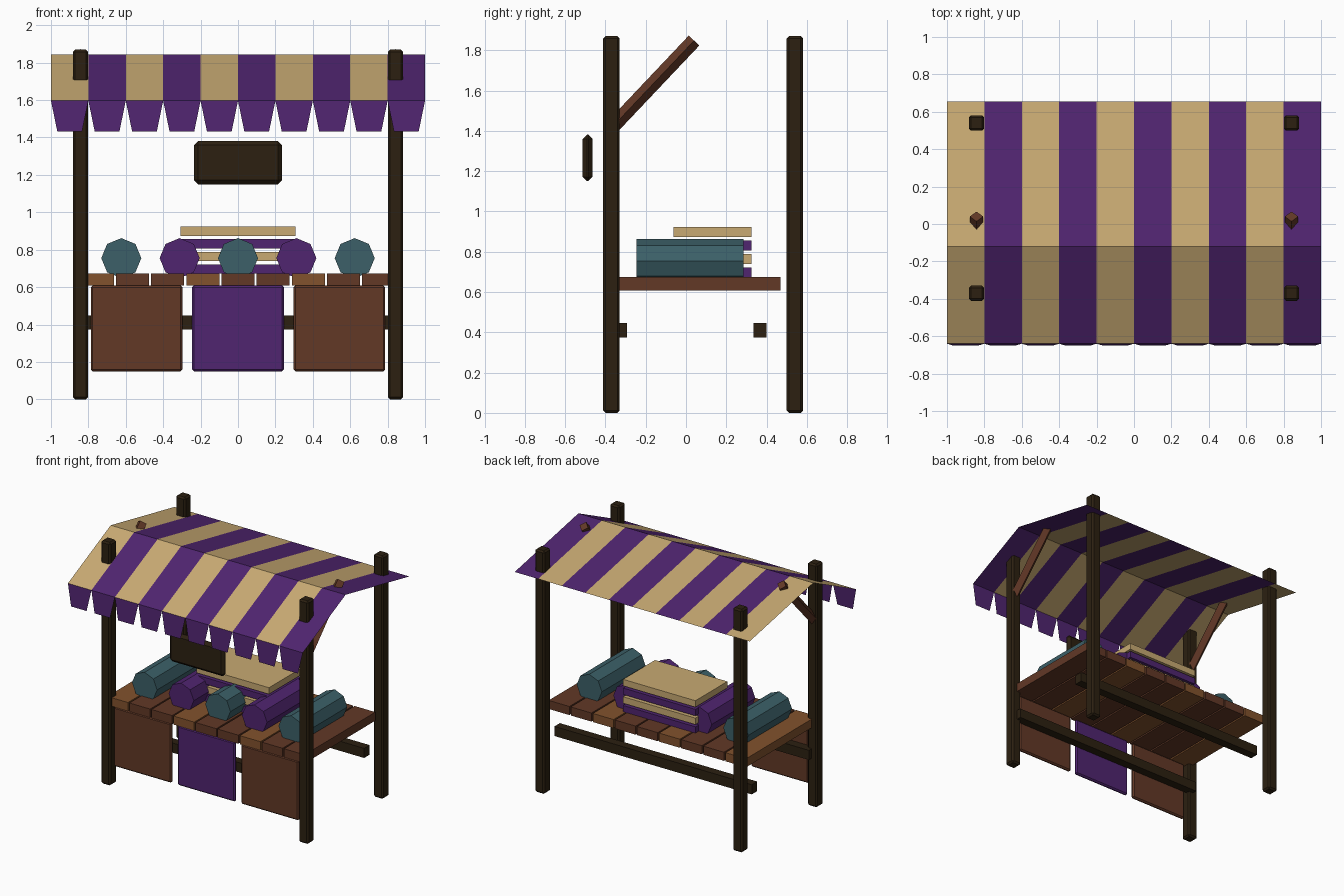
import bpy, bmesh, math
from mathutils import Vector

if "Cube" in bpy.data.objects:
    bpy.data.objects.remove(bpy.data.objects["Cube"])


def material(name, rgb):
    m = bpy.data.materials.new(name)
    m.diffuse_color = (*rgb, 1)
    m.use_nodes = True
    m.node_tree.nodes["Principled BSDF"].inputs["Base Color"].default_value = m.diffuse_color
    return m


DARK = material("dark_wood", (0.025, 0.0144, 0.0055))
BROWN = material("brown_wood", (0.122, 0.0395, 0.0194))
LIGHT = material("light_wood", (0.223, 0.084, 0.026))
PURPLE = material("purple_cloth", (0.080, 0.018, 0.162))
TAN = material("tan_cloth", (0.578, 0.402, 0.170))
TEAL = material("teal_cloth", (0.045, 0.117, 0.138))


def finish(name, bm, *mats):
    me = bpy.data.meshes.new(name)
    bm.to_mesh(me)
    bm.free()
    ob = bpy.data.objects.new(name, me)
    for m in mats:
        me.materials.append(m)
    bpy.context.collection.objects.link(ob)
    return ob


def box(name, lo, hi, mat, bevel=0):
    bm = bmesh.new()
    bmesh.ops.create_cube(bm, size=1)
    for v in bm.verts:
        v.co = [l + (c + 0.5) * (h - l) for l, h, c in zip(lo, hi, v.co)]
    if bevel:
        bmesh.ops.bevel(bm, geom=bm.edges[:], offset=bevel, segments=1,
                        affect='EDGES')
    return finish(name, bm, mat)


def rod(name, a, b, radius, sides, mat, spin=0):
    a, b = Vector(a), Vector(b)
    bm = bmesh.new()
    bmesh.ops.create_cone(bm, cap_ends=True, segments=sides, radius1=radius,
                          radius2=radius, depth=(b - a).length)
    ob = finish(name, bm, mat)
    ob.location = (a + b) / 2
    ob.rotation_euler = (b - a).to_track_quat('Z', 'Y').to_euler()
    return ob


# Corner posts and diagonal canopy braces
for side, s in (("left", -1), ("right", 1)):
    x = 0.842 * s
    for end, y in (("front", -0.37), ("back", 0.54)):
        box(f"{end}_{side}_post", (x - 0.041, y - 0.041, 0),
            (x + 0.041, y + 0.041, 1.87), DARK, 0.012)
    rod(f"{side}_canopy_brace", (x, -0.37, 1.415), (x, 0.04, 1.848),
        0.036, 4, BROWN)

# Rails under the counter
for end, y in (("front", -0.327), ("back", 0.367)):
    box(f"{end}_rail", (-0.84, y - 0.033, 0.373), (0.84, y + 0.033, 0.447), DARK)

# Counter planks, every third one lighter
for i in range(9):
    x = (i - 4) * 0.188
    box(f"counter_plank_{i + 1}", (x - 0.088, -0.39, 0.608),
        (x + 0.088, 0.47, 0.674), BROWN if i % 3 else LIGHT)

# Front panels
for i, mat in enumerate((BROWN, PURPLE, BROWN)):
    x = (i - 1) * 0.542
    box(f"front_panel_{i + 1}", (x - 0.245, -0.39, 0.15),
        (x + 0.245, -0.362, 0.609), mat, 0.01)

# Hanging sign board
box("sign_board", (-0.235, -0.513, 1.15), (0.235, -0.463, 1.382), DARK, 0.022)

# Cloth rolls
for i in range(5):
    x = (i - 2) * 0.312
    rod(f"cloth_roll_{i + 1}", (x, -0.245, 0.755), (x, 0.285, 0.755),
        0.107, 8, PURPLE if i % 2 else TEAL)

# Folded cloth stack
for i in range(4):
    z = 0.672 + i * 0.067
    box(f"folded_cloth_{i + 1}", (-0.308, -0.063, z), (0.308, 0.325, z + 0.05),
        TAN if i % 2 else PURPLE)

# Striped canopy sheet
profile = [(-0.64, 1.597), (-0.12, 1.845), (0.655, 1.69)]
bm = bmesh.new()
rows = [[bm.verts.new((-1 + 0.2 * i, y, z)) for i in range(11)] for y, z in profile]
for r in range(2):
    for i in range(10):
        f = bm.faces.new((rows[r][i], rows[r][i + 1],
                          rows[r + 1][i + 1], rows[r + 1][i]))
        f.material_index = i % 2
finish("striped_canopy", bm, TAN, PURPLE)

# Tapered flaps along the canopy front
bm = bmesh.new()
for i in range(10):
    x = -0.9 + 0.2 * i
    bm.faces.new([bm.verts.new(p) for p in (
        (x - 0.066, -0.65, 1.432), (x + 0.066, -0.65, 1.432),
        (x + 0.1, -0.64, 1.597), (x - 0.1, -0.64, 1.597))])
finish("canopy_flaps", bm, PURPLE)
